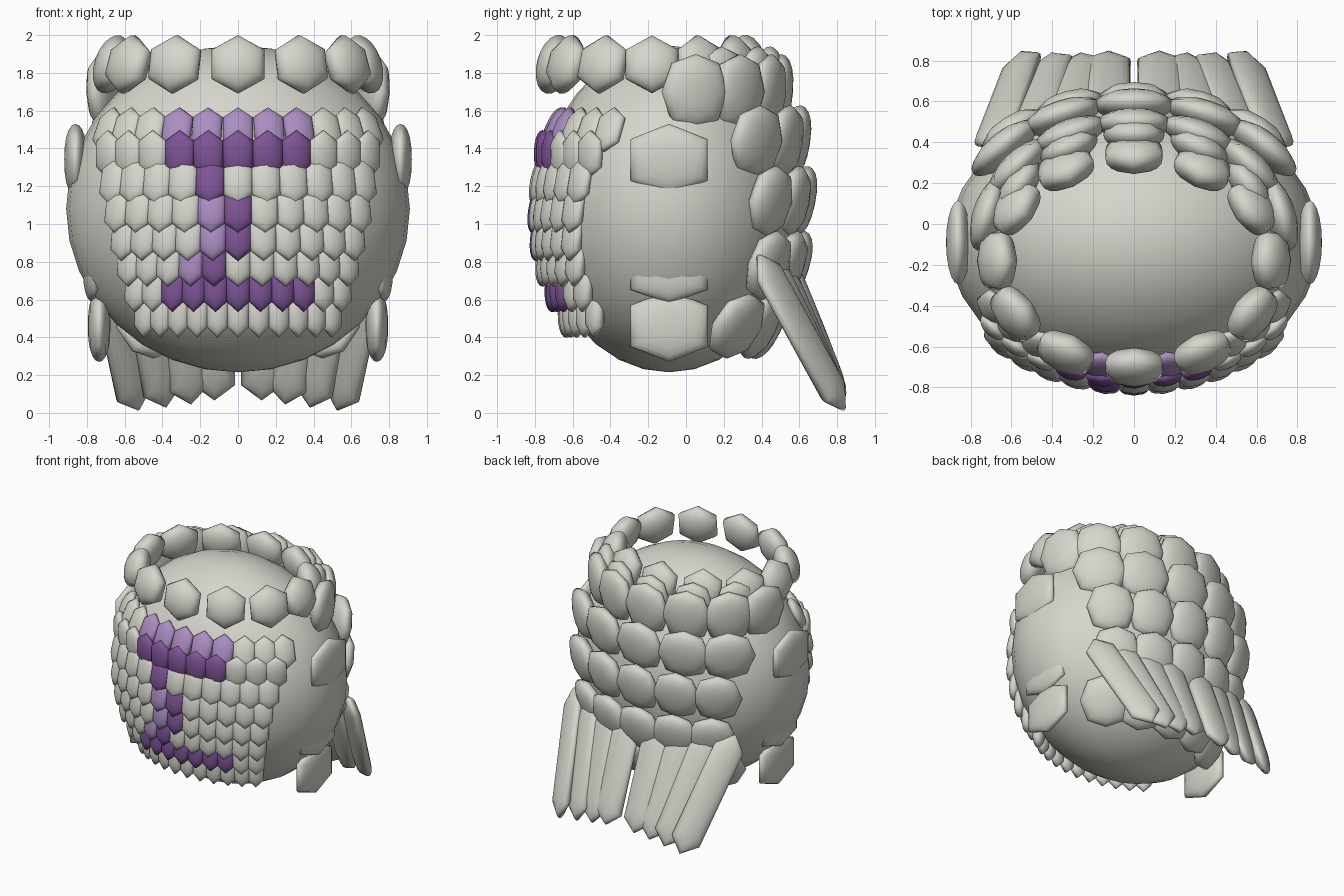
import bpy, bmesh
from math import sin, cos, asin, radians, sqrt
from mathutils import Vector, Matrix

cube = bpy.data.objects.get("Cube")
if cube:
    bpy.data.objects.remove(cube, do_unlink=True)


def material(name, rgb):
    m = bpy.data.materials.new(name)
    m.use_nodes = True
    m.diffuse_color = (*rgb, 1)
    bsdf = next(n for n in m.node_tree.nodes if n.type == 'BSDF_PRINCIPLED')
    bsdf.inputs["Base Color"].default_value = (*rgb, 1)
    return m


MATS = [material("stone_grey", (0.67, 0.67, 0.61)),
        material("lilac", (0.41, 0.27, 0.54)),
        material("deep_purple", (0.21, 0.09, 0.31))]
GREY, LILAC, PURPLE = range(3)

# Body ellipsoid
CENTRE = Vector((0, -0.09, 1.08))
RX, RY, RZ = 0.91, 0.69, 0.865


def finish(name, bm):
    me = bpy.data.meshes.new(name)
    for f in bm.faces:
        f.smooth = True
    bm.to_mesh(me)
    bm.free()
    for m in MATS:
        me.materials.append(m)
    ob = bpy.data.objects.new(name, me)
    bpy.context.collection.objects.link(ob)
    return ob


def bead(bm, loc, normal, half_w, half_h, half_t, sides=6, mat=GREY,
         up=(0, 0, 1), blunt=1.0):
    """Flattened faceted-outline bead, pointed along up, facing normal."""
    n = Vector(normal).normalized()
    u = Vector(up)
    u = (u - n * u.dot(n)).normalized()
    s = u.cross(n)
    verts = bmesh.ops.create_uvsphere(bm, u_segments=sides, v_segments=10, radius=1)['verts']
    if sides == 6:
        half_w /= cos(radians(30))
    for v in verts:
        x, y, z = v.co
        y = (1 if y > 0 else -1) * abs(y) ** blunt if abs(y) > 1e-5 else 0
        v.co = Vector(loc) + s * x * half_w + u * y * half_h + n * z * half_t
    for f in {f for v in verts for f in v.link_faces}:
        f.material_index = mat


def on_body(angle, z, facing, offset):
    """Point and normal; angle is measured from front (-1) or back (+1)."""
    dz = z - CENTRE.z
    s = sqrt(max(0, 1 - (dz / RZ) ** 2))
    d = Vector((RX * s * sin(angle), facing * RY * s * cos(angle), dz))
    n = Vector((d.x / RX ** 2, d.y / RY ** 2, d.z / RZ ** 2)).normalized()
    flat = Vector((n.x, n.y, 0)).normalized()
    return CENTRE + d + flat * offset, n


# Body
bm = bmesh.new()
bmesh.ops.create_uvsphere(bm, u_segments=32, v_segments=16, radius=1,
                          matrix=Matrix.Translation(CENTRE) @ Matrix.Diagonal((RX, RY, RZ, 1)))
finish("body", bm)

# Crown of twelve hexagonal beads
bm = bmesh.new()
for i in range(12):
    a = radians(30 * i)
    loc = (0.67 * sin(a), -0.18 - 0.52 * cos(a), 1.845)
    bead(bm, loc, (sin(a) / 0.67, -cos(a) / 0.52, 0.5), 0.14, 0.16, 0.09)
finish("crown", bm)

# Face scales: rows of (height, half span, upward tilt, offset), then painted columns
ROWS = [(1.50, 0.70, 0.40, 0.01), (1.37, 0.69, 0.0, 0.02), (1.225, 0.67, 0.2, 0.01),
        (1.075, 0.645, 0.17, 0.01), (0.93, 0.615, 0.13, 0.01), (0.795, 0.585, 0.08, 0.01),
        (0.66, 0.55, 0.04, 0.01), (0.525, 0.50, 0.0, 0.015)]
PAINT = [dict.fromkeys(range(-2, 3), LILAC), dict.fromkeys(range(-2, 3), PURPLE),
         {-1: PURPLE}, {-1: LILAC, 0: PURPLE}, {-1: LILAC, 0: PURPLE},
         {-2: LILAC, -1: PURPLE}, dict.fromkeys(range(-3, 4), PURPLE), {}]
bm = bmesh.new()
for (z, span, tilt, off), paint in zip(ROWS, PAINT):
    s = sqrt(1 - ((z - CENTRE.z) / RZ) ** 2)
    step = asin(min(0.9, span / (RX * s + 0.02))) / 5
    for col in range(-5, 6):
        loc, n = on_body(step * col, z, -1, off)
        n.z = tilt
        bead(bm, loc, n, span / 5 * 0.57, 0.127, 0.045, mat=paint.get(col, GREY), blunt=0.85)
finish("face_scales", bm)

# Hair scales: height, angles each side, offset, half width, half height
HAIR = [(1.77, (0, 30, 60), 0.11, 0.15, 0.17),
        (1.70, (0, 26, 52, 77), 0.10, 0.185, 0.20),
        (1.44, (0, 24, 47), 0.045, 0.20, 0.19),
        (1.12, (0, 20, 40), 0.01, 0.18, 0.19),
        (0.78, (0, 19, 38), 0.02, 0.18, 0.19),
        (0.46, (0, 23, 47), 0.04, 0.19, 0.19)]
bm = bmesh.new()
for z, angles, off, w, h in HAIR:
    for a in sorted({s * a for a in angles for s in (-1, 1)}):
        loc, n = on_body(radians(a), z, 1, off)
        n.z = 0.25 * n.z - 0.22
        bead(bm, loc, n, w, h, 0.075, sides=8, blunt=0.8)
finish("hair_scales", bm)

# Tail feathers and side beads, mirrored
feathers, sides = bmesh.new(), bmesh.new()
for m in (-1, 1):
    for i in range(4):
        t = i / 3
        top = Vector((m * (0.13 + 0.60 * t), 0.52 - 0.10 * t, 0.81 + 0.04 * t))
        tip = Vector((m * (0.125 + 0.38 * t), 0.84 - 0.04 * t, 0.07 - 0.07 * t))
        axis = top - tip
        bead(feathers, (top + tip) / 2, (m * 0.7 * t, 1, 0.4), 0.11, axis.length / 2, 0.055,
             up=axis, blunt=0.35)
    for x, z, h in ((0.86, 1.34, 0.19), (0.76, 0.75, 0.17), (0.735, 0.46, 0.19)):
        bead(sides, (m * x, -0.09, z), (m, 0, 0), 0.205, h, 0.06, blunt=0.8)
finish("tail_feathers", feathers)
finish("side_beads", sides)
